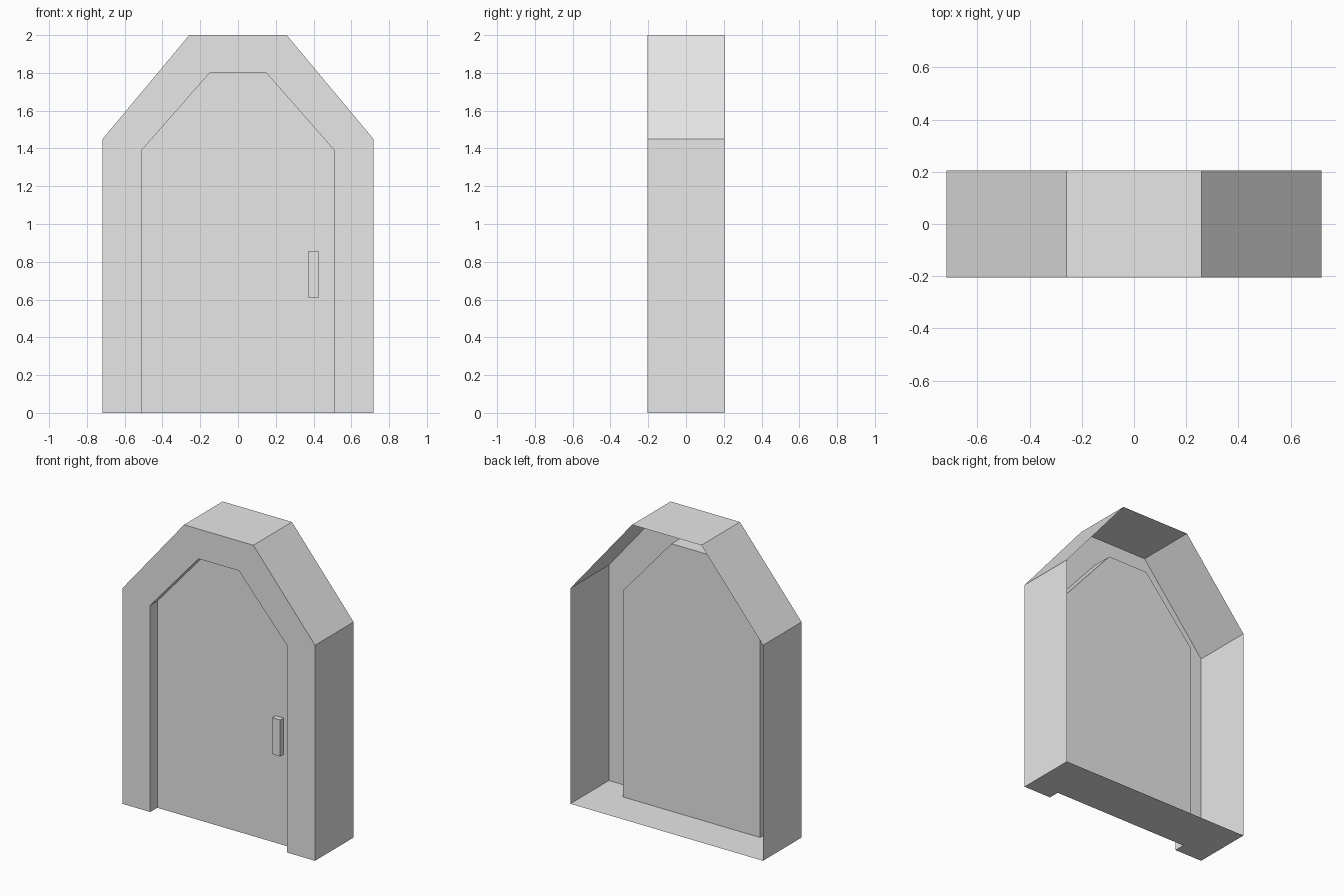
import bpy
import bmesh

cube = bpy.data.objects.get("Cube")
if cube:
    bpy.data.objects.remove(cube, do_unlink=True)

# One plain grey for everything
GREY = (0.8, 0.8, 0.8, 1.0)
grey = bpy.data.materials.new("plain_grey")
grey.use_nodes = True
grey.diffuse_color = GREY
grey.node_tree.nodes["Principled BSDF"].inputs["Base Color"].default_value = GREY

FRONT, BACK = -0.205, 0.205
DOOR_FRONT, DOOR_BACK = -0.13, -0.06


def arch(half_width, shoulder, half_top, height):
    """Open arch outline in x and z, from left foot to right foot."""
    side = [(half_width, 0), (half_width, shoulder), (half_top, height)]
    return side + [(-x, z) for x, z in reversed(side)]


def finish(name, bm):
    bmesh.ops.recalc_face_normals(bm, faces=bm.faces)
    mesh = bpy.data.meshes.new(name)
    bm.to_mesh(mesh)
    bm.free()
    mesh.materials.append(grey)
    obj = bpy.data.objects.new(name, mesh)
    bpy.context.collection.objects.link(obj)
    return obj


def ring(bm, outline, y):
    return [bm.verts.new((x, y, z)) for x, z in outline]


def bridge(bm, a, b):
    for i in range(len(a) - 1):
        bm.faces.new((a[i], a[i + 1], b[i + 1], b[i]))


def prism(name, outline, y0, y1):
    bm = bmesh.new()
    a, b = ring(bm, outline, y0), ring(bm, outline, y1)
    bm.faces.new(a)
    bm.faces.new(b)
    bridge(bm, a + a[:1], b + b[:1])
    return finish(name, bm)


outer = arch(0.717, 1.45, 0.258, 2.0)
inner = arch(0.51, 1.39, 0.15, 1.8)

# Door frame: thin shell, open at the back, with a recessed doorway
bm = bmesh.new()
rear = ring(bm, outer, BACK)
face = ring(bm, outer, FRONT)
opening = ring(bm, inner, FRONT)
recess = ring(bm, inner, DOOR_FRONT)
for a, b in ((rear, face), (face, opening), (opening, recess)):
    bridge(bm, a, b)
# Floor, notched around the doorway
bm.faces.new((rear[0], face[0], opening[0], recess[0],
              recess[-1], opening[-1], face[-1], rear[-1]))
finish("door_frame", bm)

# Door panel and handle
prism("door_panel", inner, DOOR_FRONT, DOOR_BACK)
prism("door_handle", [(0.37, 0.61), (0.43, 0.61), (0.43, 0.855), (0.37, 0.855)],
      -0.165, DOOR_FRONT)
